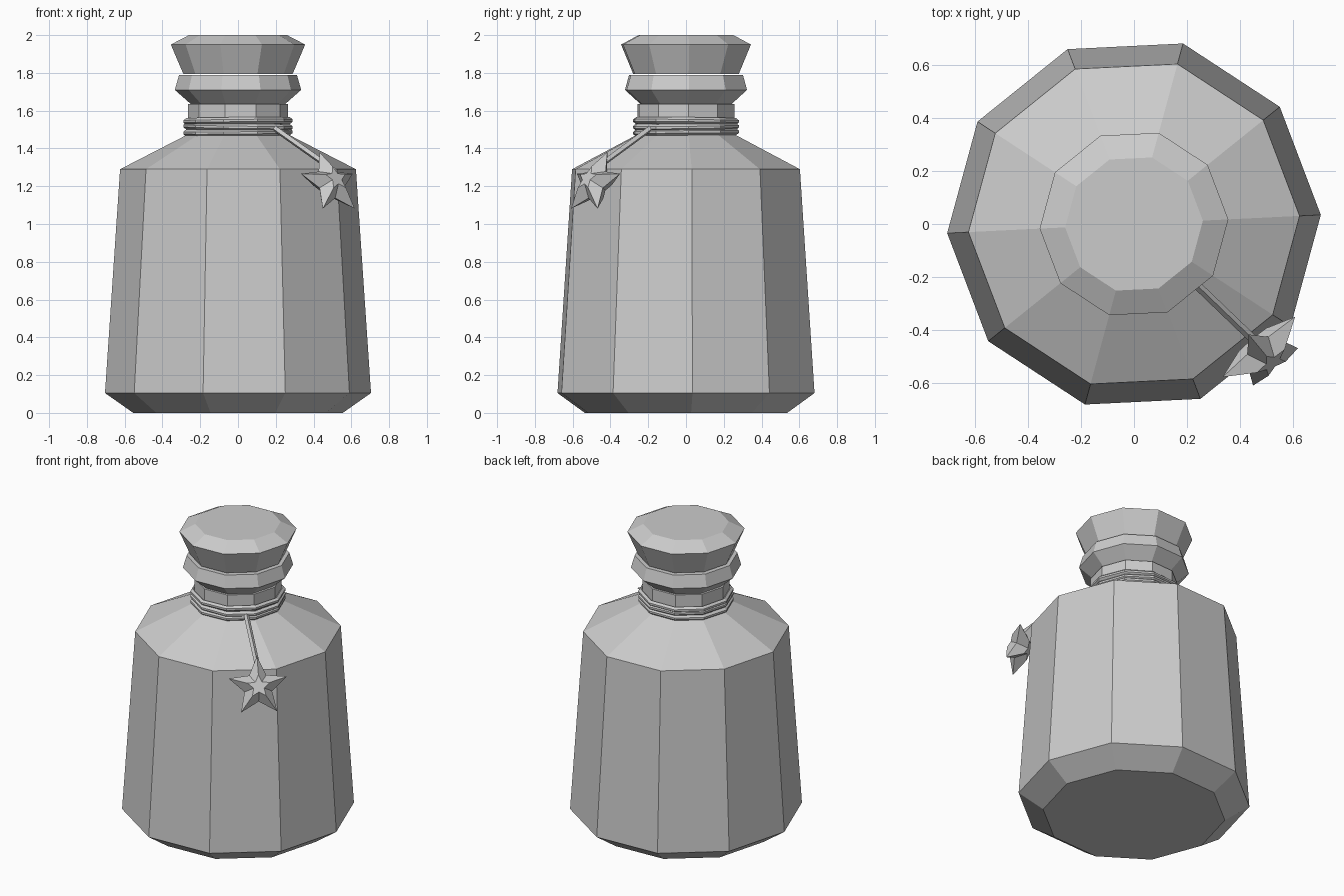
import bpy, bmesh
from math import sin, cos, pi, radians
from mathutils import Vector

if "Cube" in bpy.data.objects:
    bpy.data.objects.remove(bpy.data.objects["Cube"])

SIDES, TURN = 10, radians(2.8)


def make_object(name, bm):
    bmesh.ops.recalc_face_normals(bm, faces=bm.faces)
    mesh = bpy.data.meshes.new(name)
    bm.to_mesh(mesh)
    bm.free()
    ob = bpy.data.objects.new(name, mesh)
    bpy.context.collection.objects.link(ob)
    return ob


def bridge(bm, a, b):
    n = len(a)
    for i in range(n):
        j = (i + 1) % n
        bm.faces.new((a[i], a[j], b[j], b[i]))


def lathe(name, profile, closed=False, tilt=(0, 0)):
    """Ten-sided turned part from (radius, z) points; closed makes a ring."""
    bm = bmesh.new()
    rings = []
    for r, z in profile:
        ring = []
        for i in range(SIDES):
            a = TURN + 2 * pi * i / SIDES
            x, y = r * cos(a), r * sin(a)
            ring.append(bm.verts.new((x, y, z + tilt[0] * x + tilt[1] * y)))
        rings.append(ring)
    for a, b in zip(rings, rings[1:]):
        bridge(bm, a, b)
    if closed:
        bridge(bm, rings[-1], rings[0])
    else:
        bm.faces.new(rings[0])
        bm.faces.new(rings[-1])
    return make_object(name, bm)


# Bottle with chamfered foot, sloping shoulder, neck and flared lip
lathe("bottle", [(0.555, 0), (0.705, 0.105), (0.625, 1.29), (0.265, 1.475),
                 (0.265, 1.635), (0.25, 1.635), (0.335, 1.71), (0.312, 1.79)])

# Stopper
lathe("stopper", [(0.29, 1.795), (0.356, 1.95), (0.26, 2.0)])

# Cord wrapped three times round the neck
for k, tilt in enumerate([(0.01, 0.01), (-0.015, 0.01), (0.01, -0.01)]):
    z = 1.485 + 0.03 * k
    lathe(f"neck_cord_{k + 1}", [(0.255, z), (0.275, z - 0.018), (0.29, z - 0.006),
                                 (0.29, z + 0.006), (0.275, z + 0.018)], True, tilt)

# Hanging cord: a thin square strand down the shoulder
start, end = Vector((0.195, -0.19, 1.505)), Vector((0.45, -0.435, 1.325))
axis = (end - start).normalized()
side = axis.cross(Vector((0, 0, 1))).normalized()
up = side.cross(axis)
bm = bmesh.new()
ends = [[bm.verts.new(p + 0.016 * (side * cos(i * pi / 2) + up * sin(i * pi / 2)))
         for i in range(4)] for p in (start, end)]
bridge(bm, *ends)
for ring in ends:
    bm.faces.new(ring)
make_object("hanging_cord", bm)

# Star pendant: wide star outline tapering to a small flat star front and back
centre = Vector((0.488, -0.484, 1.215))
right = Vector((0.77, 0.64, 0)).normalized()
flat = Vector((0.64, -0.77, 0)).normalized()
lean = radians(28)
normal = flat * cos(lean) + Vector((0, 0, sin(lean)))
upward = normal.cross(right)
if upward.z < 0:
    upward.negate()
bm = bmesh.new()
rings = []
for scale, depth in [(0.38, -0.06), (1, 0), (0.38, 0.06)]:
    ring = []
    for i in range(10):
        r = scale * (0.187 if i % 2 == 0 else 0.088)
        a = pi / 2 + i * pi / 5
        ring.append(bm.verts.new(centre + right * r * cos(a)
                                 + upward * r * sin(a) + normal * depth))
    rings.append(ring)
for a, b in zip(rings, rings[1:]):
    bridge(bm, a, b)
bm.faces.new(rings[0])
bm.faces.new(rings[-1])
make_object("star_pendant", bm)
